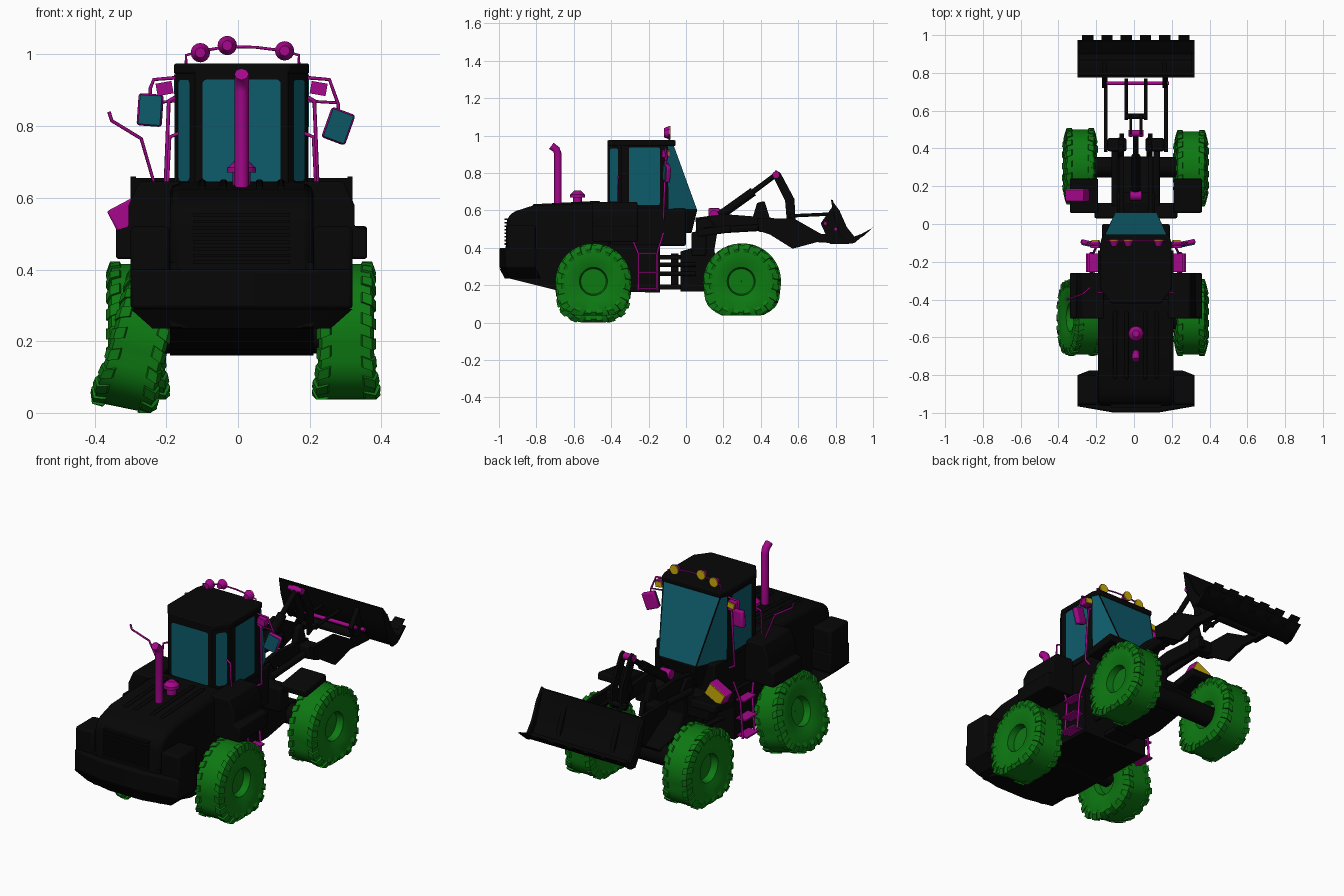
import bpy, bmesh, math
from mathutils import Vector, Matrix

C = 0.01  # centre line of the body


def material(name, rgb):
    m = bpy.data.materials.new(name)
    m.diffuse_color = (*rgb, 1)
    return m


BLACK = material("black", (0.002, 0.002, 0.002))
GREEN = material("green", (0.004, 0.19, 0.006))
PINK = material("magenta", (0.38, 0.002, 0.26))
GLASS = material("teal_glass", (0.004, 0.105, 0.145))
LENS = material("yellow_lens", (0.6, 0.42, 0.002))


def finish(name, bm, mat, bevel=0, smooth=True):
    bmesh.ops.recalc_face_normals(bm, faces=bm.faces)
    me = bpy.data.meshes.new(name)
    bm.to_mesh(me)
    bm.free()
    me.materials.append(mat)
    ob = bpy.data.objects.new(name, me)
    bpy.context.collection.objects.link(ob)
    if bevel:
        b = ob.modifiers.new("bevel", "BEVEL")
        b.width, b.segments, b.limit_method = bevel, 2, "ANGLE"
    if smooth:
        bpy.ops.object.select_all(action="DESELECT")
        ob.select_set(True)
        bpy.context.view_layer.objects.active = ob
        bpy.ops.object.shade_smooth_by_angle(angle=math.radians(35))
    return ob


def loft(name, a, b, mat, bevel=0):
    """Closed solid between two matching outlines."""
    bm = bmesh.new()
    va, vb = [bm.verts.new(p) for p in a], [bm.verts.new(p) for p in b]
    n = len(a)
    bm.faces.new(va)
    bm.faces.new(vb)
    for i in range(n):
        bm.faces.new((va[i], va[(i + 1) % n], vb[(i + 1) % n], vb[i]))
    return finish(name, bm, mat, bevel)


def prism(name, yz, x0, x1, mat=BLACK, bevel=0):
    return loft(name, [(x0, *p) for p in yz], [(x1, *p) for p in yz], mat, bevel)


def box(name, c, s, mat=BLACK, rot=(0, 0, 0), bevel=0):
    bm = bmesh.new()
    bmesh.ops.create_cube(bm, size=1)
    bmesh.ops.scale(bm, vec=s, verts=bm.verts)
    ob = finish(name, bm, mat, bevel)
    ob.location, ob.rotation_euler = c, [math.radians(r) for r in rot]


def rod(name, a, b, r, mat=BLACK, r2=None, seg=16):
    a, b = Vector(a), Vector(b)
    bm = bmesh.new()
    bmesh.ops.create_cone(bm, cap_ends=True, segments=seg, radius1=r, radius2=r2 or r, depth=(b - a).length)
    ob = finish(name, bm, mat)
    ob.matrix_world = Matrix.Translation((a + b) / 2) @ (b - a).to_track_quat("Z", "Y").to_matrix().to_4x4()


def pipe(name, pts, r, mat=PINK):
    cu = bpy.data.curves.new(name, "CURVE")
    cu.dimensions, cu.bevel_depth, cu.bevel_resolution, cu.use_fill_caps = "3D", r, 2, True
    s = cu.splines.new("POLY")
    s.points.add(len(pts) - 1)
    for q, p in zip(s.points, pts):
        q.co = (*p, 1)
    cu.materials.append(mat)
    bpy.context.collection.objects.link(bpy.data.objects.new(name, cu))


# Wheels: lathed tyre with recessed rim, shoulder lugs, foot flattened on the ground
def wheel(name, loc, floor, tilt=0):
    prof = [(0.03, 0.001), (0.03, 0.068), (0.066, 0.075), (0.076, 0.11), (0.078, 0.165), (0.068, 0.196)]
    prof += [(-x, r) for x, r in reversed(prof)]
    bm = bmesh.new()
    n = 48
    rings = [[bm.verts.new((x, r * math.cos(t * math.tau / n), r * math.sin(t * math.tau / n))) for t in range(n)]
             for x, r in prof]
    for p, q in zip(rings, rings[1:]):
        for i in range(n):
            bm.faces.new((p[i], p[(i + 1) % n], q[(i + 1) % n], q[i]))
    for k in range(20):
        for s in (1, -1):
            ang = (k + (0.5 if s < 0 else 0)) * math.tau / 20
            lug = [(0.04, 0.193), (0.045, 0.203), (0.072, 0.203), (0.083, 0.172), (0.076, 0.15)]
            va, vb = [[bm.verts.new((s * x, r * math.cos(ang + h + x * 2), r * math.sin(ang + h + x * 2)))
                       for x, r in lug] for h in (-0.08, 0.08)]
            bm.faces.new(va)
            bm.faces.new(vb)
            for i in range(5):
                bm.faces.new((va[i], va[(i + 1) % 5], vb[(i + 1) % 5], vb[i]))
    for v in bm.verts:
        k = max(0, min(1, (-v.co.z - 0.05) / 0.09))
        v.co.y *= 1 + 0.15 * k
        v.co.x *= 1 + 0.15 * k * k
    bm.transform(Matrix.Rotation(math.radians(tilt), 4, "Y"))
    for v in bm.verts:
        v.co.z = max(v.co.z, floor - loc[2])
    finish(name, bm, GREEN).location = loc


wheel("front_wheel_right", (0.302, 0.295, 0.22), 0.037)
wheel("front_wheel_left", (-0.285, 0.305, 0.22), 0.037)
wheel("rear_wheel_right", (0.302, -0.495, 0.22), 0.037)
wheel("rear_wheel_left", (-0.275, -0.495, 0.20), 0.0, 15)
for nm, y in (("front", 0.3), ("rear", -0.5)):
    rod(nm + "_axle", (-0.25, y, 0.22), (0.27, y, 0.22), 0.055)

# Rear body: hood, chassis, counterweight and grille
prism("engine_hood", [(-0.965, 0.36), (-0.96, 0.55), (-0.93, 0.59), (-0.82, 0.625), (-0.40, 0.645), (-0.40, 0.36)],
      C - 0.2, C + 0.2, bevel=0.025)
prism("rear_chassis", [(-0.96, 0.24), (-0.7, 0.175), (-0.14, 0.16), (-0.14, 0.42), (-0.96, 0.42)], C - 0.2, C + 0.2)
bow = ((-0.31, -0.965), (-0.12, -0.998), (0.12, -0.998), (0.31, -0.965), (0.31, -0.80), (-0.31, -0.80))
loft("counterweight", [(C + x * 0.8, y * 0.97, 0.235) for x, y in bow], [(C + x, y, 0.29) for x, y in bow], BLACK)
loft("counterweight_band", [(C + x, y, 0.29) for x, y in bow], [(C + x, y, 0.40) for x, y in bow], BLACK, 0.01)
for s in (-1, 1):
    box("counterweight_ear", (C + s * 0.255, -0.88, 0.42), (0.11, 0.155, 0.20), bevel=0.012)
for i in range(8):
    box("grille_slat", (C, -0.962, 0.42 + i * 0.019), (0.27, 0.018, 0.009))
for x in (-0.11, -0.05, 0.05, 0.11):
    box("hood_rib", (C + x, -0.64, 0.632), (0.02, 0.36, 0.02), bevel=0.006, rot=(3, 0, 0))

# Fenders and side tanks
for s in (-1, 1):
    xz = [(0.17, 0.645), (0.285, 0.645), (0.315, 0.58), (0.315, 0.52), (0.35, 0.51), (0.35, 0.43), (0.17, 0.43)]
    loft("rear_fender", [(C + s * x, -0.50, z) for x, z in xz], [(C + s * x, -0.26, z) for x, z in xz], BLACK, 0.006)
    box("front_fender", (C + s * 0.275, 0.15, 0.49), (0.15, 0.18, 0.04), rot=(8, 0, 0), bevel=0.008)

# Cab: lofted shell, glass on each facet, roof
plan = [(-0.13, -0.42), (0.13, -0.42), (0.185, -0.345), (0.185, -0.10), (0.11, 0.06), (-0.11, 0.06), (-0.185, -0.10),
        (-0.185, -0.345)]
plan_top = [p if p[1] < 0 else (math.copysign(0.171, p[0]), -0.07) for p in plan]
low = [Vector((C + x, y, 0.60)) for x, y in plan]
top = [Vector((C + x, y, 0.955)) for x, y in plan_top]
loft("cab_shell", low, top, BLACK)
box("cab_base", (C, -0.21, 0.51), (0.36, 0.42, 0.20), bevel=0.01)
loft("cab_base_nose", [(C + x, y, 0.48) for x, y in ((-.16, -.1), (.16, -.1), (.09, .03), (-.09, .03))],
     [(C + x, y, 0.60) for x, y in ((-.185, -.1), (.185, -.1), (.11, .06), (-.11, .06))], BLACK)
roof = [(C + x * 1.02, y if y < -0.08 else -0.055) for x, y in plan_top]
loft("cab_roof", [(*p, 0.945) for p in roof], [(*p, 0.975) for p in roof], BLACK, 0.006)


def pane(i, u0, u1, v0, v1):
    j = (i + 1) % 8
    a, b, c, d = low[i], low[j], top[j], top[i]
    nrm = (b - a).cross(d - a).normalized() * 0.004
    bm = bmesh.new()
    bm.faces.new([bm.verts.new(a.lerp(b, u).lerp(d.lerp(c, u), v) + nrm)
                  for u, v in ((u0, v0), (u1, v0), (u1, v1), (u0, v1))])
    if i not in (3, 4, 5):
        bmesh.ops.bevel(bm, geom=bm.verts[:], offset=0.012, segments=3, affect="VERTICES", profile=0.5)
    finish("window_pane", bm, GLASS, smooth=False)


for i, rect in enumerate([(0.08, 0.92, 0.13, 0.93), (0.2, 0.8, 0.13, 0.93), (0.16, 0.84, 0.08, 0.95),
                          (0.03, 0.99, 0.02, 0.97), (0.01, 0.99, 0.02, 0.97), (0.01, 0.97, 0.02, 0.97),
                          (0.16, 0.84, 0.08, 0.95), (0.2, 0.8, 0.13, 0.93)]):
    pane(i, *rect)

# Exhaust stack and intake cap
pipe("exhaust_stack", [(C, -0.685, 0.62), (C, -0.685, 0.90), (C, -0.693, 0.925), (C, -0.72, 0.945)], 0.02)
rod("intake_neck", (C, -0.58, 0.62), (C, -0.58, 0.68), 0.025, PINK)
rod("intake_cap", (C, -0.58, 0.67), (C, -0.58, 0.685), 0.04, PINK)
rod("intake_dome", (C, -0.58, 0.685), (C, -0.58, 0.705), 0.038, PINK, 0.018)

# Roof lights on a rail
pipe("light_rail", [(-0.145, -0.09, 0.965), (-0.145, -0.09, 0.998), (-0.10, -0.09, 1.01), (-0.03, -0.09, 1.022),
                    (0.05, -0.09, 1.02), (0.13, -0.09, 1.01), (0.17, -0.09, 0.998), (0.17, -0.09, 0.965)], 0.004)
for x, z in ((-0.105, 1.005), (-0.03, 1.025), (0.13, 1.01)):
    rod("roof_light", (x, -0.118, z), (x, -0.088, z), 0.014, PINK, 0.027)
    rod("roof_light_lens", (x, -0.089, z), (x, -0.082, z), 0.025, LENS)

# Mirrors, work lights, handrails and ladders
for s, mx, mz, tilt in ((-1, -0.245, 0.845, 4), (1, 0.28, 0.80, 20)):
    xb = C + s * 0.185
    box("mirror", (mx, -0.10, mz), (0.07, 0.025, 0.09), PINK, (0, tilt, s * 12), 0.008)
    box("mirror_glass", (mx, -0.115, mz), (0.062, 0.006, 0.082), GLASS, (0, tilt, s * 12))
    lx = C + s * 0.215
    pipe("mirror_arm", [(xb, -0.11, 0.935), (lx + s * 0.03, -0.11, 0.93), (mx, -0.10, mz + 0.06), (mx, -0.10, mz)], 0.005)
    pipe("mirror_brace", [(xb, -0.11, 0.87), (mx, -0.10, 0.865)], 0.004)
    box("work_light", (lx, -0.11, 0.905), (0.045, 0.035, 0.035), PINK, (0, s * 10, 0))
    box("work_light_lens", (lx, -0.09, 0.905), (0.038, 0.008, 0.028), LENS, (0, s * 10, 0))
    pipe("grab_rail", [(xb, -0.11, 0.88), (xb + s * 0.018, -0.11, 0.87), (xb + s * 0.03, -0.12, 0.57),
                       (xb, -0.12, 0.55)], 0.006)
    pipe("rear_rail", [(xb - s * 0.01, -0.36, 0.78), (xb + s * 0.015, -0.365, 0.77), (xb + s * 0.025, -0.365, 0.57),
                       (xb, -0.36, 0.55)], 0.005)
    for y, yt in ((-0.255, -0.30), (-0.155, -0.12)):
        pipe("ladder_side", [(C + s * 0.21, yt, 0.48), (C + s * 0.225, y, 0.37), (C + s * 0.24, y, 0.17)], 0.006)
    for k, z in enumerate((0.18, 0.27, 0.37)):
        box("ladder_step", (C + s * (0.235 - k * 0.008), -0.205, z), (0.06, 0.10, 0.008), PINK)
pipe("side_antenna", [(-0.36, -0.40, 0.84), (-0.352, -0.40, 0.815), (-0.27, -0.37, 0.765), (-0.225, -0.33, 0.61),
                      (-0.18, -0.33, 0.60)], 0.005)

# Headlight on the left front fender
box("headlight", (-0.30, 0.15, 0.555), (0.11, 0.06, 0.075), PINK, (0, -28, 0), 0.006)
box("headlight_lens", (-0.30, 0.182, 0.555), (0.10, 0.008, 0.065), LENS, (0, -28, 0))

# Articulation joint
for z in (0.19, 0.35):
    box("hinge_plate", (C, -0.07, z), (0.14, 0.18, 0.025))
rod("hinge_pin", (C, -0.06, 0.18), (C, -0.06, 0.37), 0.02)
for s in (-1, 1):
    for z in (0.26, 0.31):
        rod("steering_cylinder", (C + s * 0.13, -0.16, z), (C + s * 0.11, 0.05, z), 0.012)

# Front frame
prism("front_frame", [(-0.03, 0.165), (0.10, 0.165), (0.30, 0.20), (0.36, 0.27), (0.20, 0.30), (0.15, 0.38), (0.17, 0.50),
                      (0.12, 0.56), (0.06, 0.55), (0.04, 0.40), (-0.03, 0.38)], C - 0.10, C + 0.10, bevel=0.006)
box("front_crossmember", (C, 0.07, 0.42), (0.44, 0.08, 0.13), bevel=0.01)

# Loader arms, cylinders and bucket linkage
for s in (-1, 1):
    x = C + s * 0.075
    prism("inner_arm", [(0.05, 0.56), (0.2, 0.58), (0.46, 0.56), (0.48, 0.49), (0.2, 0.50), (0.06, 0.46)], x - 0.012, x + 0.012)
    prism("arm_gusset", [(0.35, 0.54), (0.38, 0.64), (0.42, 0.65), (0.46, 0.52)], x - 0.02, x + 0.01, bevel=0.006)
    x = C + s * 0.16
    prism("outer_arm", [(0.38, 0.56), (0.58, 0.555), (0.72, 0.475), (0.84, 0.47), (0.86, 0.42), (0.7, 0.43), (0.57, 0.395),
                        (0.45, 0.47), (0.39, 0.49)], x - 0.01, x + 0.01)
    box("arm_block", (C + s * 0.10, 0.42, 0.52), (0.10, 0.07, 0.07), bevel=0.01)
    rod("lift_cylinder", (C + s * 0.11, 0.10, 0.49), (C + s * 0.11, 0.44, 0.51), 0.018)
    rod("tilt_link", (C + s * 0.052, 0.55, 0.57), (C + s * 0.052, 0.77, 0.58), 0.009)
    prism("bucket_bracket", [(0.72, 0.53), (0.79, 0.63), (0.85, 0.50), (0.87, 0.42), (0.77, 0.42)], x - 0.02, x + 0.005)
    rod("arm_pin", (x - 0.025, 0.80, 0.50), (x + 0.025, 0.80, 0.50), 0.01, PINK)
    prism("bell_crank", [(0.46, 0.79), (0.48, 0.815), (0.505, 0.80), (0.58, 0.66), (0.585, 0.55), (0.54, 0.53), (0.53, 0.65)],
          C + s * 0.02, C + s * 0.035)
rod("tilt_cylinder", (C, 0.15, 0.55), (C, 0.36, 0.70), 0.024)
rod("tilt_piston", (C, 0.35, 0.693), (C, 0.48, 0.79), 0.014)
rod("tilt_base_pin", (C - 0.03, 0.15, 0.575), (C + 0.03, 0.15, 0.575), 0.025, PINK)
rod("crank_pin", (C - 0.04, 0.48, 0.79), (C + 0.04, 0.48, 0.79), 0.018, PINK)
rod("crank_cross_pin", (C - 0.06, 0.57, 0.57), (C + 0.06, 0.57, 0.57), 0.014)
rod("coupler_bar", (C - 0.175, 0.745, 0.53), (C + 0.175, 0.745, 0.53), 0.01, PINK)
rod("coupler_tube", (C - 0.17, 0.80, 0.46), (C + 0.17, 0.80, 0.46), 0.022)

# Bucket: curved shell with cutting edge and cheek plates
prism("bucket_shell", [(0.775, 0.655), (0.79, 0.57), (0.82, 0.48), (0.86, 0.425), (0.90, 0.43), (0.975, 0.485), (0.97, 0.492),
                       (0.90, 0.447), (0.868, 0.45), (0.84, 0.49), (0.81, 0.57), (0.785, 0.655)], C - 0.30, C + 0.30)
for s in (-1, 1):
    prism("bucket_cheek", [(0.775, 0.66), (0.79, 0.57), (0.82, 0.48), (0.86, 0.42), (0.90, 0.425), (0.975, 0.488),
                           (0.90, 0.46), (0.86, 0.51), (0.82, 0.60)], C + s * 0.295, C + s * 0.31)
for i in range(6):
    x = C - 0.255 + i * 0.102
    prism("bucket_tooth", [(0.94, 0.455), (1.0, 0.508), (0.94, 0.475)], x - 0.03, x + 0.03)
